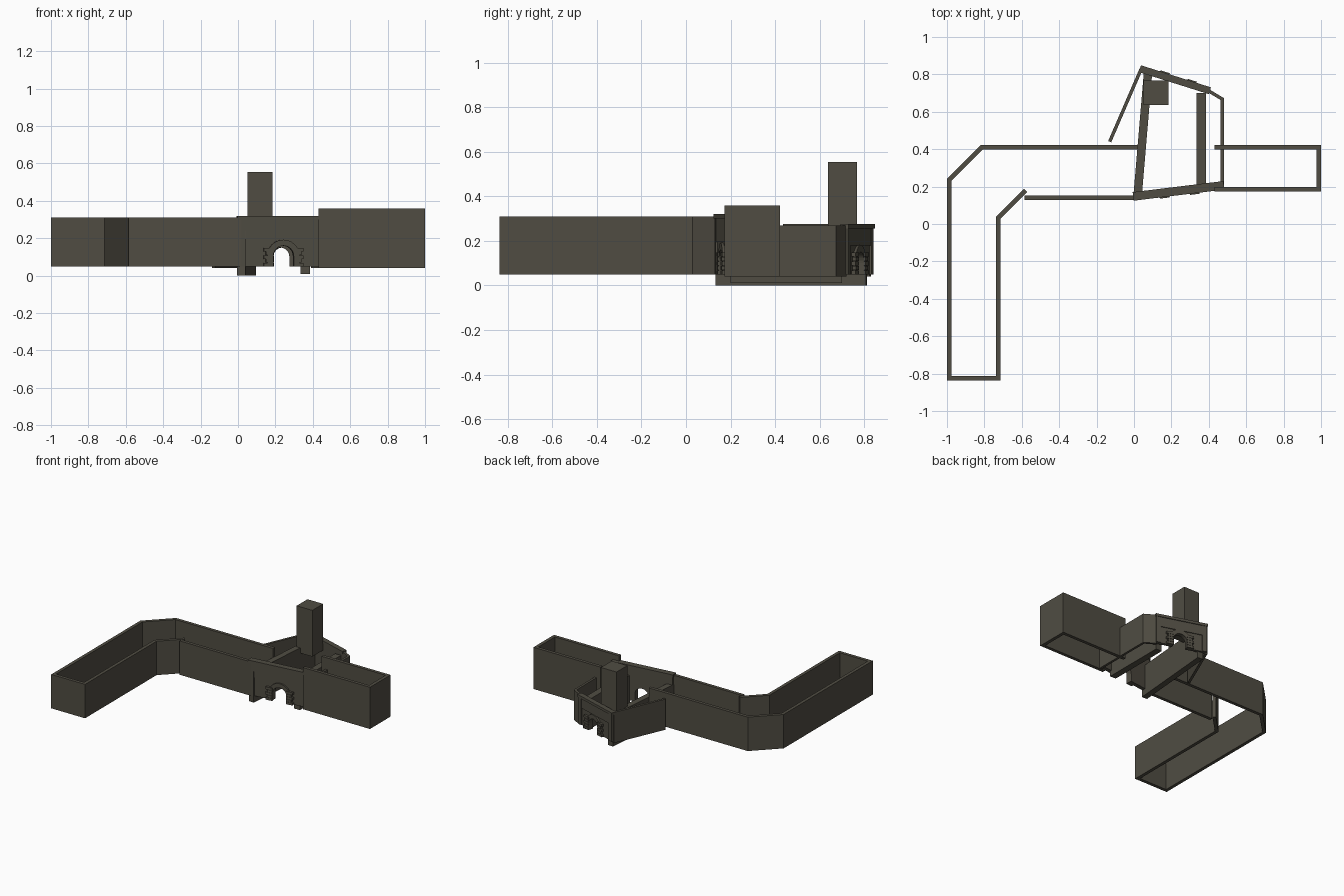
import bpy, bmesh, math
from mathutils import Vector, Matrix

if "Cube" in bpy.data.objects:
    bpy.data.objects.remove(bpy.data.objects["Cube"])

stone = bpy.data.materials.new("dark olive stone")
stone.diffuse_color = (0.08, 0.073, 0.055, 1)
stone.use_nodes = True
stone.node_tree.nodes["Principled BSDF"].inputs["Base Color"].default_value = stone.diffuse_color


def finish(name, bm, matrix=None):
    if matrix:
        bm.transform(matrix)
    bmesh.ops.recalc_face_normals(bm, faces=bm.faces)
    mesh = bpy.data.meshes.new(name)
    bm.to_mesh(mesh)
    bm.free()
    mesh.materials.append(stone)
    obj = bpy.data.objects.new(name, mesh)
    bpy.context.collection.objects.link(obj)
    return obj


def add_box(bm, lo, hi):
    c = [(a + b) / 2 for a, b in zip(lo, hi)]
    s = [b - a for a, b in zip(lo, hi)]
    bmesh.ops.create_cube(bm, size=1, matrix=Matrix.Translation(c) @ Matrix.Diagonal((*s, 1)))


def add_prism(bm, outline, v0, v1):
    # outline in (u, z), extruded along v
    face = bm.faces.new([bm.verts.new((u, v0, z)) for u, z in outline])
    new = bmesh.ops.extrude_face_region(bm, geom=[face])["geom"]
    bmesh.ops.translate(bm, vec=(0, v1 - v0, 0),
                        verts=[g for g in new if isinstance(g, bmesh.types.BMVert)])


def wall(name, path, thick, z0, z1):
    # mitred wall following a centre line
    pts = [Vector(p) for p in path]
    bm = bmesh.new()
    rings = []
    for i, p in enumerate(pts):
        a = (p - pts[i - 1]).normalized() if i else (pts[1] - p).normalized()
        b = (pts[i + 1] - p).normalized() if i < len(pts) - 1 else a
        na, nb = Vector((-a.y, a.x)), Vector((-b.y, b.x))
        m = (na + nb).normalized()
        m = m * (thick / 2 / m.dot(na))
        rings.append([bm.verts.new((*q, z)) for q, z in
                      ((p - m, z0), (p + m, z0), (p + m, z1), (p - m, z1))])
    for r, s in zip(rings, rings[1:]):
        for k in range(4):
            bm.faces.new((r[k], r[(k + 1) % 4], s[(k + 1) % 4], s[k]))
    bm.faces.new(rings[0])
    bm.faces.new(rings[-1])
    return finish(name, bm)


def arc(cu, r, zc, n=12):
    return [(cu + r * math.cos(math.pi * k / n), zc + r * math.sin(math.pi * k / n))
            for k in range(n + 1)]


def gate_wall(name, p, q, cu, half, spring, ztop, band, thick):
    # local frame: u along the wall, -v outwards
    p, q = Vector(p), Vector(q)
    d = q - p
    L = d.length
    M = Matrix.Translation((*p, 0)) @ Matrix.Rotation(math.atan2(d.y, d.x), 4, 'Z')
    z0, t = 0.05, thick / 2
    # pierced wall
    bm = bmesh.new()
    opening = [(cu + half, z0)] + arc(cu, half, spring) + [(cu - half, z0)]
    add_prism(bm, [(0, ztop - .02), (L, ztop - .02), (L, z0)] + opening + [(0, z0)], -t, t)
    finish(name, bm, M)
    # cornice, upper band and end piers
    bm = bmesh.new()
    add_box(bm, (-.005, -t - .012, ztop - .02), (L + .005, t + .004, ztop))
    add_box(bm, (.03, -t - .006, band), (L - .03, -t + .002, ztop - .02))
    for u in (0, L - .035):
        add_box(bm, (u, -t - .008, z0), (u + .035, t, ztop - .02))
    finish(name + "_cornice_and_piers", bm, M)
    # arch surround with alternating quoins
    bm = bmesh.new()
    outer = arc(cu, half + .032, spring)
    add_prism(bm, [(cu + half + .032, z0)] + outer + [(cu - half - .032, z0)]
              + opening[::-1], -t - .012, -t + .002)
    rows, h = 5, .02
    for k in range(rows):
        w = .052 if k % 2 == 0 else .04
        for side in (-1, 1):
            a, b = sorted((cu + side * half, cu + side * (half + w)))
            add_box(bm, (a, -t - .018, z0 + k * h), (b, -t + .002, z0 + (k + 1) * h - .002))
    finish(name + "_arch_surround", bm, M)


# left wing: bent open-topped range
wall("left_wing_outer_wall", [(.02, .41), (-.815, .41), (-.987, .238), (-.987, -.825),
     (-.725, -.825), (-.725, .035), (-.58, .18)], .025, .05, .31)
wall("left_wing_front_wall", [(-.585, .14), (.02, .14)], .025, .05, .31)

# right wing: taller rectangular range
wall("right_wing_wall", [(.43, .41), (.987, .41), (.987, .185), (.43, .185)], .025, .04, .36)

# gatehouse
gate_wall("front_gate_wall", (0, .152), (.475, .21), .242, .055, .105, .32, .195, .03)
gate_wall("rear_gate_wall", (.40, .71), (.035, .825), .178, .05, .10, .275, .18, .022)
wall("gatehouse_right_wall", [(.395, .714), (.472, .668), (.472, .2)], .018, .04, .27)
wall("gatehouse_left_splay_wall", [(.038, .828), (-.13, .44)], .018, .04, .275)

# thick walls on both sides of the passage, footed below the rest
wall("passage_left_wall", [(.018, .135), (.075, .81)], .045, 0, .24)
wall("passage_right_wall", [(.36, .2), (.36, .70)], .05, .01, .24)

# square stair tower
bm = bmesh.new()
add_box(bm, (.052, .637, .2), (.185, .768, .555))
finish("stair_tower", bm)
